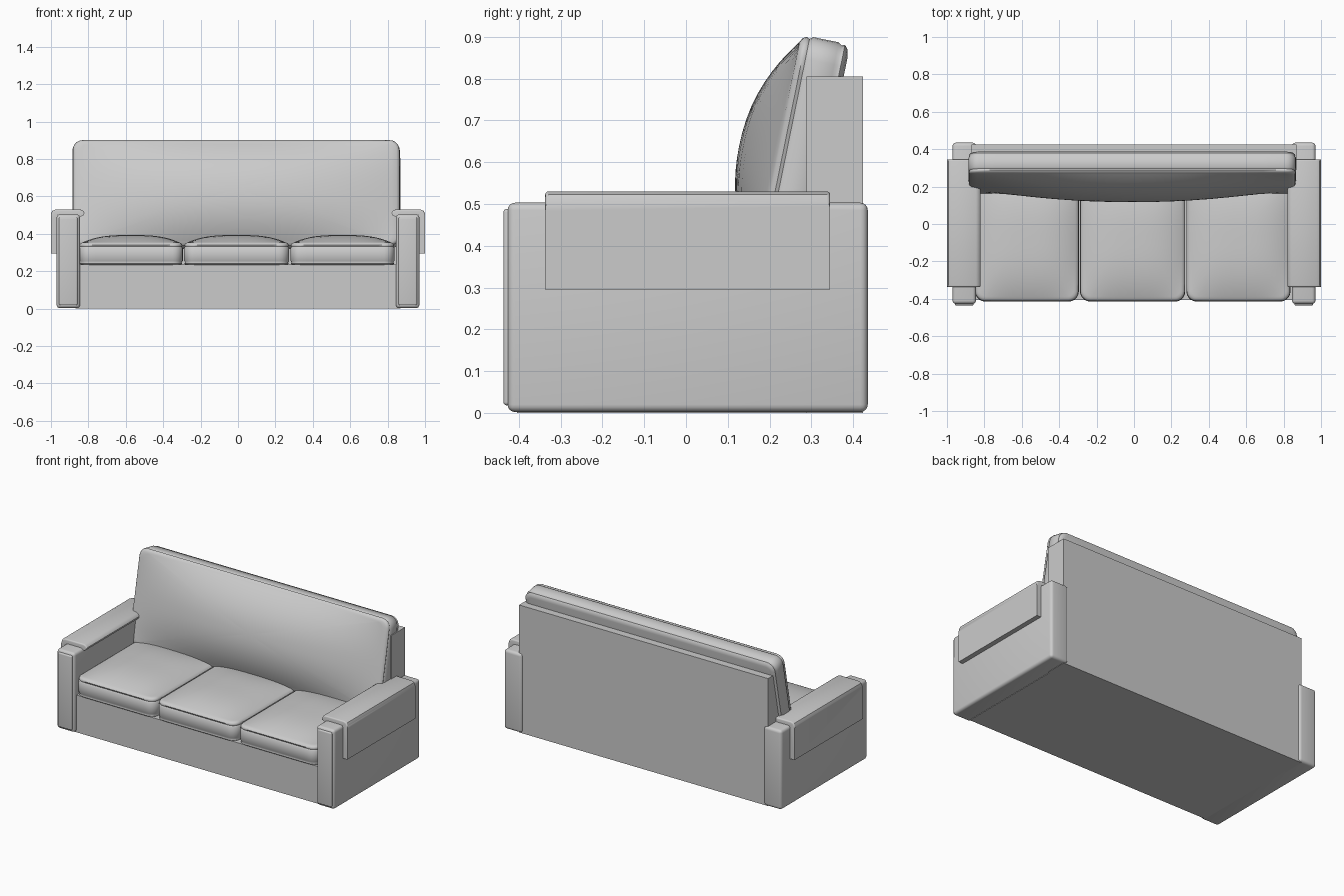
import bpy, bmesh, math
from mathutils import Matrix

if "Cube" in bpy.data.objects:
    bpy.data.objects.remove(bpy.data.objects["Cube"])


def finish(name, bm, matrix=None, angle=40):
    if matrix:
        bm.transform(matrix)
    bmesh.ops.recalc_face_normals(bm, faces=bm.faces[:])
    me = bpy.data.meshes.new(name)
    bm.to_mesh(me)
    bm.free()
    ob = bpy.data.objects.new(name, me)
    bpy.context.collection.objects.link(ob)
    bpy.ops.object.select_all(action='DESELECT')
    ob.select_set(True)
    bpy.context.view_layer.objects.active = ob
    bpy.ops.object.shade_smooth_by_angle(angle=math.radians(angle))
    return ob


def box(name, lo, hi, bevel=0.0):
    bm = bmesh.new()
    bmesh.ops.create_cube(bm, size=1)
    for v in bm.verts:
        v.co = [(a + b) / 2 + c * (b - a) for a, b, c in zip(lo, hi, v.co)]
    if bevel:
        bmesh.ops.bevel(bm, geom=bm.edges[:], offset=bevel, segments=4,
                        profile=0.5, affect='EDGES')
    return finish(name, bm)


def outline(hx, hy, r, n=14, m=5):
    """Rounded rectangle with subdivided straight sides."""
    pts = []
    corners = [(1, -1, -90), (1, 1, 0), (-1, 1, 90), (-1, -1, 180)]
    arcs = []
    for sx, sy, a0 in corners:
        arcs.append([(sx * (hx - r) + r * math.cos(math.radians(a0 + 90 * i / m)),
                      sy * (hy - r) + r * math.sin(math.radians(a0 + 90 * i / m)))
                     for i in range(m + 1)])
    for k in range(4):
        pts += arcs[k]
        a, b = arcs[k][-1], arcs[(k + 1) % 4][0]
        pts += [(a[0] + (b[0] - a[0]) * i / n, a[1] + (b[1] - a[1]) * i / n)
                for i in range(1, n)]
    return pts


def cushion(name, hx, hy, h, bulge, power, matrix):
    """Piped side wall from stacked outlines, closed by a domed top."""
    profile = [(0.03, 0), (0.012, 0.004), (0.003, 0.012), (0.006, 0.02), (0, 0.028),
               (0, h - 0.03), (0.006, h - 0.022), (0.002, h - 0.014),
               (0.008, h - 0.005), (0.018, h)]
    bm = bmesh.new()
    rings = [[bm.verts.new((x, y, z)) for x, y in outline(hx - d, hy - d, 0.055 - d)]
             for d, z in profile]
    ix, iy = hx - 0.018, hy - 0.018
    for s in (0.97, 0.93, 0.87, 0.79, 0.7, 0.6, 0.48, 0.36, 0.24, 0.12):
        ring = []
        for x, y in outline(ix, iy, 0.037):
            x, y = x * s, y * s
            z = h + bulge * (1 - abs(x / ix) ** power) * (1 - abs(y / iy) ** power)
            ring.append(bm.verts.new((x, y, z)))
        rings.append(ring)
    n = len(rings[0])
    for a, b in zip(rings, rings[1:]):
        for i in range(n):
            bm.faces.new((a[i], a[(i + 1) % n], b[(i + 1) % n], b[i]))
    bm.faces.new(rings[0])
    tip = bm.verts.new((0, 0, h + bulge))
    for i in range(n):
        bm.faces.new((rings[-1][i], rings[-1][(i + 1) % n], tip))
    return finish(name, bm, matrix, 60)


# Frame
box("base", (-0.86, -0.405, 0), (0.86, 0.42, 0.235))
box("back_board", (-0.87, 0.288, 0), (0.87, 0.424, 0.805))

# Seat cushions
for i, (x0, x1) in enumerate([(-0.85, -0.295), (-0.289, 0.274), (0.28, 0.837)]):
    cushion(f"seat_cushion_{i + 1}", (x1 - x0) / 2, 0.335, 0.125, 0.04, 3,
            Matrix.Translation(((x0 + x1) / 2, -0.08, 0.228)))

# Leaning back cushion
cushion("back_cushion", 0.875, 0.29, 0.12, 0.092, 2.2,
        Matrix.Translation((-0.01, 0.335, 0.597)) @ Matrix.Rotation(math.radians(78.5), 4, 'X'))

# Arms, front panels and draped arm pads
pad = [(0.965, 0.295), (1.0, 0.295), (1.0, 0.505), (0.993, 0.522), (0.975, 0.53),
       (0.845, 0.53), (0.829, 0.524), (0.821, 0.512), (0.824, 0.5), (0.84, 0.492),
       (0.86, 0.5), (0.965, 0.5)]
for side, s in (("right", 1), ("left", -1)):
    xs = sorted((0.845 * s, 0.97 * s))
    box(f"{side}_arm", (xs[0], -0.427, 0.002), (xs[1], 0.435, 0.503), 0.018)
    box(f"{side}_arm_front_panel", (xs[0] + 0.013, -0.437, 0.018),
        (xs[1] - 0.013, -0.38, 0.488), 0.008)
    bm = bmesh.new()
    front = bm.faces.new([bm.verts.new((x * s, -0.337, z)) for x, z in pad])
    ext = bmesh.ops.extrude_face_region(bm, geom=[front], use_keep_orig=True)
    for v in ext["geom"]:
        if isinstance(v, bmesh.types.BMVert):
            v.co.y = 0.345
    # soften the upper end rims
    rims = [e for e in bm.edges if abs(e.verts[0].co.y - e.verts[1].co.y) < 1e-5
            and min(v.co.z for v in e.verts) > 0.504]
    bmesh.ops.bevel(bm, geom=rims, offset=0.008, segments=3, profile=0.5, affect='EDGES')
    finish(f"{side}_arm_pad", bm)
